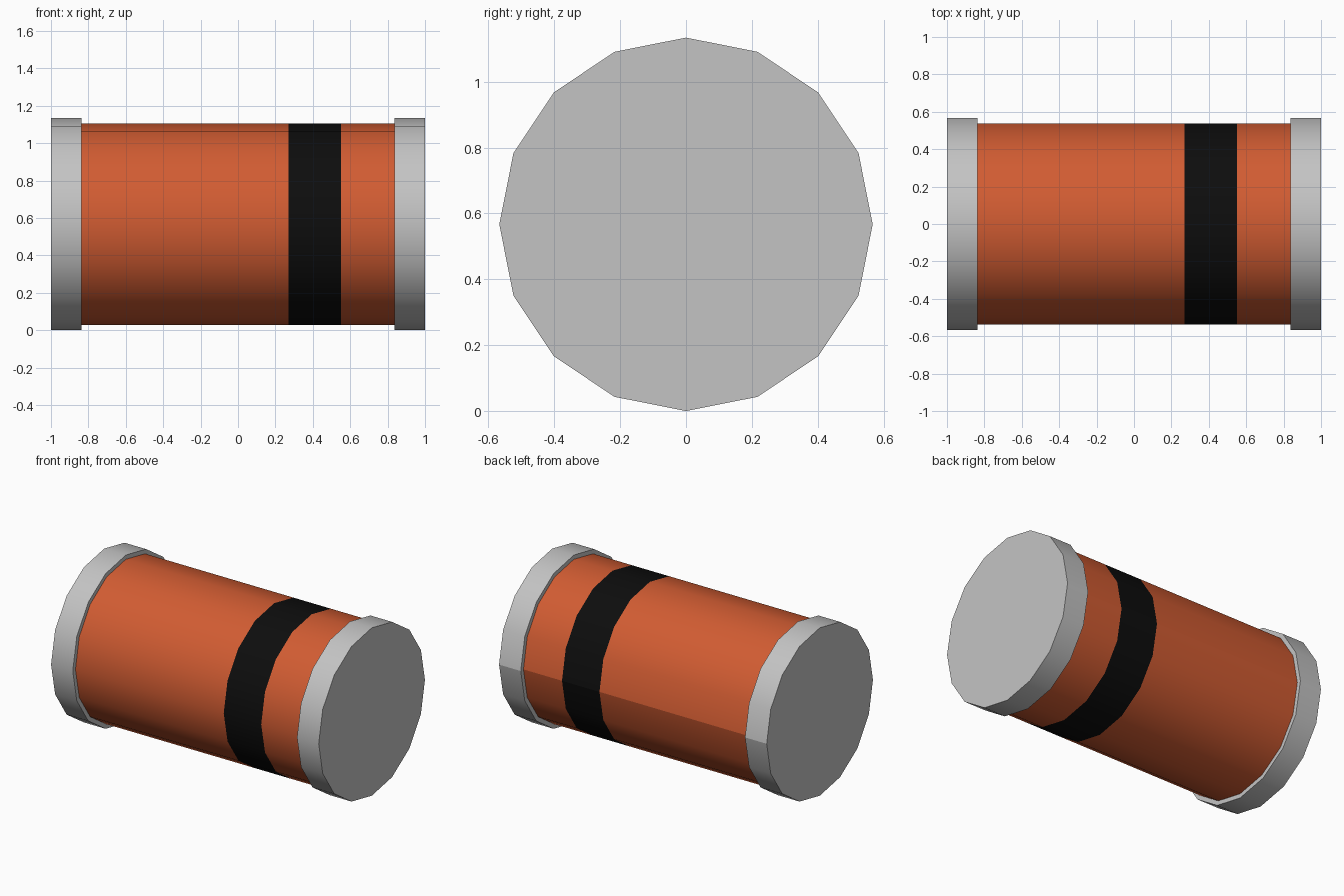
import bpy
import bmesh
import math

cube = bpy.data.objects.get("Cube")
if cube:
    bpy.data.objects.remove(cube, do_unlink=True)

SIDES = 16
CAP_R = 0.567
BODY_R = 0.538
CAP_IN = 0.838          # inner face of each end cap
BAND = (0.27, 0.55)     # extent of the painted band along x


def material(name, rgb):
    mat = bpy.data.materials.new(name)
    colour = (*rgb, 1.0)
    mat.diffuse_color = colour
    mat.use_nodes = True
    bsdf = next(n for n in mat.node_tree.nodes if n.type == 'BSDF_PRINCIPLED')
    bsdf.inputs["Base Color"].default_value = colour
    return mat


def drum(name, radius, stations, mats, closed):
    """Cylinder along x with a ring of vertices at each station."""
    bm = bmesh.new()
    rings = []
    for x in stations:
        ring = []
        for i in range(SIDES):
            a = 2 * math.pi * i / SIDES
            ring.append(bm.verts.new((x, radius * math.cos(a),
                                      CAP_R + radius * math.sin(a))))
        rings.append(ring)
    for a, b in zip(rings, rings[1:]):
        for i in range(SIDES):
            j = (i + 1) % SIDES
            bm.faces.new((a[i], a[j], b[j], b[i]))
    if closed:
        bm.faces.new(rings[0])
        bm.faces.new(rings[-1])
    bmesh.ops.recalc_face_normals(bm, faces=bm.faces)

    # Painted band
    if len(mats) > 1:
        for f in bm.faces:
            if BAND[0] < f.calc_center_median().x < BAND[1]:
                f.material_index = 1

    # Smooth wall, flat ends, one sharp seam line along the back
    for f in bm.faces:
        f.smooth = len(f.verts) == 4
    for e in bm.edges:
        rim = any(len(f.verts) > 4 for f in e.link_faces)
        seam = all(v.co.y > radius * 0.999 for v in e.verts)
        e.smooth = not (rim or seam)

    mesh = bpy.data.meshes.new(name)
    bm.to_mesh(mesh)
    bm.free()
    for m in mats:
        mesh.materials.append(m)
    obj = bpy.data.objects.new(name, mesh)
    bpy.context.collection.objects.link(obj)
    return obj


orange = material("orange_glass", (0.64, 0.107, 0.032))
black = material("black_band", (0.004, 0.004, 0.004))
grey = material("grey_metal", (0.55, 0.55, 0.55))

# Body with its painted band
drum("body", BODY_R, (-CAP_IN, *BAND, CAP_IN), (orange, black), False)

# End caps
for name, side in (("right_cap", -1), ("left_cap", 1)):
    drum(name, CAP_R, (side * CAP_IN, side * 1.0), (grey,), True)
